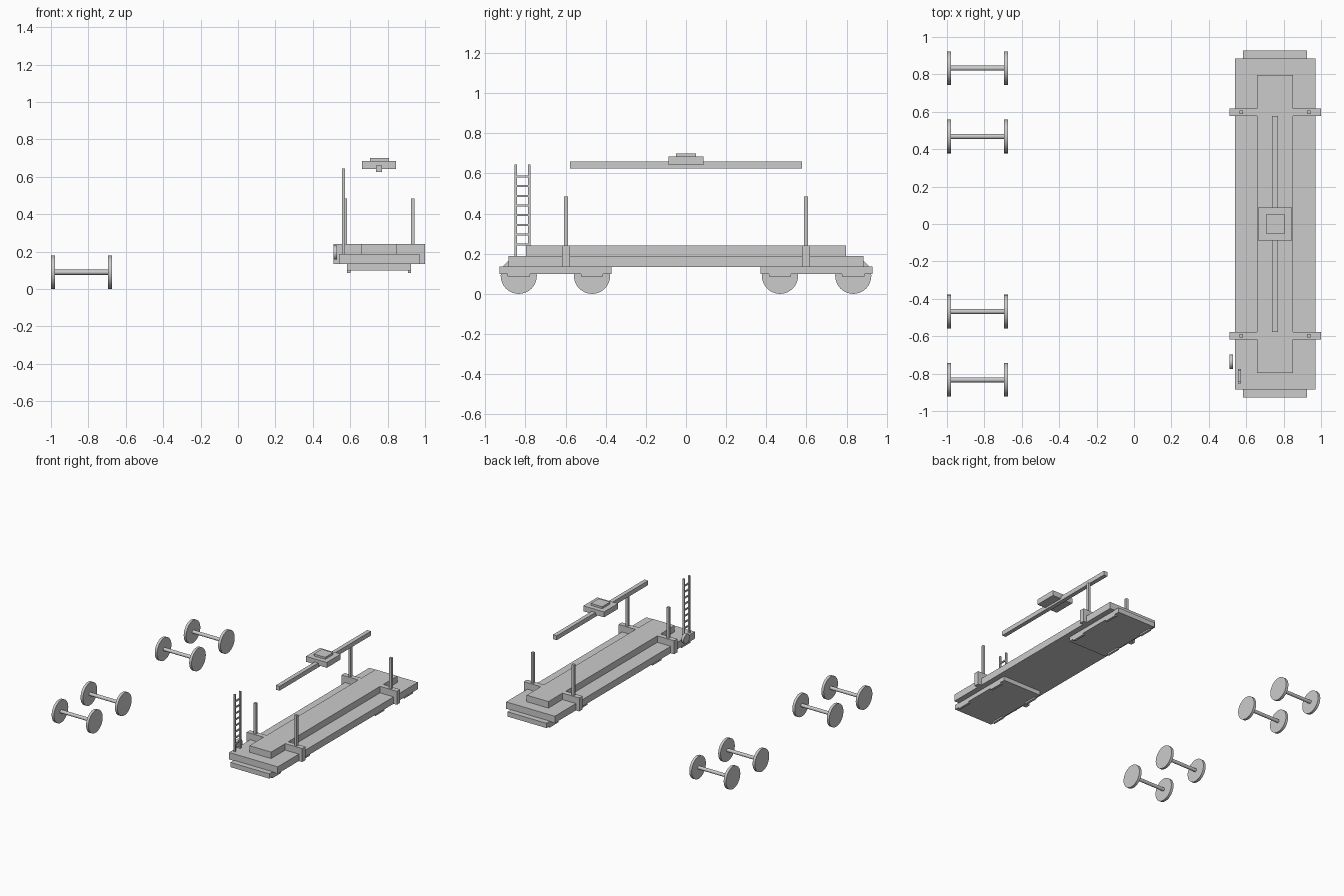
import bpy, math

def box(name, x0, x1, y0, y1, z0, z1):
    bpy.ops.mesh.primitive_cube_add(size=1, location=((x0+x1)/2, (y0+y1)/2, (z0+z1)/2))
    o = bpy.context.object
    o.name = name
    o.scale = (x1-x0, y1-y0, z1-z0)
    bpy.ops.object.transform_apply(location=False, rotation=False, scale=True)
    return o

def disc(name, x0, x1, y, z, r, n=32):
    # cylinder along x
    bpy.ops.mesh.primitive_cylinder_add(vertices=n, radius=r, depth=x1-x0,
        location=((x0+x1)/2, y, z), rotation=(0, math.pi/2, 0))
    o = bpy.context.object
    o.name = name
    bpy.ops.object.shade_smooth_by_angle(angle=math.radians(30))
    return o

AXLES = (-0.833, -0.468, 0.468, 0.833)

# wheelsets laid out beside the car
for y in AXLES:
    disc("wheel_outer", -1.0, -0.979, y, 0.09, 0.09)
    disc("wheel_inner", -0.696, -0.675, y, 0.09, 0.09)
    disc("axle", -0.979, -0.696, y, 0.09, 0.0135, 16)

# deck and raised centre platform
box("deck", 0.54, 0.97, -0.884, 0.884, 0.133, 0.188)
box("centre_platform", 0.658, 0.85, -0.796, 0.796, 0.188, 0.24)

for s in (-1, 1):
    # bolsters with stakes
    y = s*0.598
    box("bolster", 0.51, 1.0, y-0.02, y+0.02, 0.133, 0.24)
    for x in (0.574, 0.934):
        box("stake", x-0.01, x+0.01, y-0.01, y+0.01, 0.238, 0.485)
    # bogie frame
    ya, yb = sorted((s*0.37, s*0.928))
    box("bogie_frame", 0.583, 0.926, ya, yb, 0.099, 0.137)

# axle boxes under the bogie sides
for y in AXLES:
    for x0 in (0.583, 0.908):
        box("axle_box", x0, x0+0.018, y-0.055, y+0.055, 0.087, 0.1)

# ladder
for y in (-0.847, -0.78):
    box("ladder_rail", 0.557, 0.571, y-0.006, y+0.006, 0.187, 0.644)
for i in range(8):
    z = 0.247 + i*0.0483
    box("ladder_rung", 0.559, 0.569, -0.847, -0.78, z-0.005, z+0.005)

# brake wheel
disc("brake_wheel", 0.51, 0.53, -0.737, 0.195, 0.038)

# overhead beam with saddle block
box("overhead_beam", 0.738, 0.771, -0.577, 0.577, 0.625, 0.66)
box("saddle_block", 0.662, 0.846, -0.088, 0.088, 0.641, 0.684)
box("saddle_plate", 0.705, 0.806, -0.05, 0.05, 0.684, 0.70)
